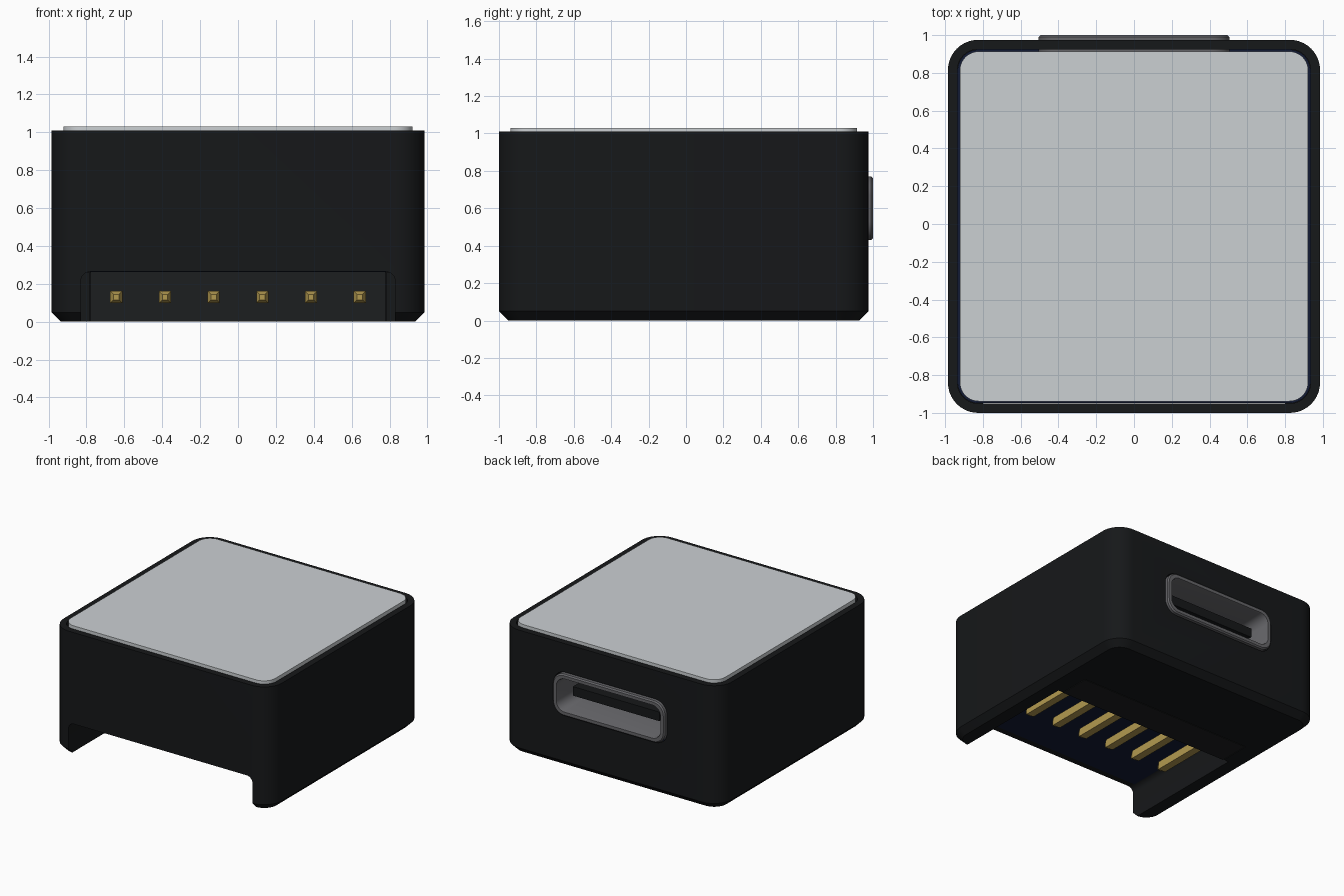
import bpy, bmesh, math

if "Cube" in bpy.data.objects:
    bpy.data.objects.remove(bpy.data.objects["Cube"])


def material(name, rgb):
    m = bpy.data.materials.new(name)
    m.diffuse_color = (*rgb, 1)
    m.use_nodes = True
    m.node_tree.nodes["Principled BSDF"].inputs["Base Color"].default_value = m.diffuse_color
    return m


BLACK = material("black_plastic", (0.008, 0.009, 0.010))
HEADER = material("header_plastic", (0.012, 0.013, 0.014))
BLUE = material("board_blue", (0.006, 0.011, 0.035))
PALE = material("screen_pale", (0.60, 0.63, 0.65))
METAL = material("socket_metal", (0.13, 0.13, 0.14))
GOLD = material("gold", (0.45, 0.32, 0.08))


def outline(hu, hw, r, seg):
    """Rounded rectangle as a loop of points; seg=0 gives square corners."""
    pts = []
    for k, (su, sw) in enumerate([(1, 1), (-1, 1), (-1, -1), (1, -1)]):
        if seg == 0:
            pts.append((su * hu, sw * hw))
            continue
        for i in range(seg + 1):
            a = math.pi / 2 * (k + i / seg)
            pts.append((su * (hu - r) + r * math.cos(a), sw * (hw - r) + r * math.sin(a)))
    return pts


def loft(name, rings, mat, centre=(0, 0), axis="Z", seg=10):
    """Skin rings of (half_u, half_w, radius, height) along an axis and cap both ends."""
    bm = bmesh.new()
    loops = []
    for hu, hw, r, h in rings:
        loop = []
        for u, w in outline(hu, hw, r, seg):
            u, w = u + centre[0], w + centre[1]
            loop.append(bm.verts.new((u, w, h) if axis == "Z" else (u, h, w)))
        loops.append(loop)
    n = len(loops[0])
    for a, b in zip(loops, loops[1:]):
        for i in range(n):
            j = (i + 1) % n
            bm.faces.new((a[i], a[j], b[j], b[i]))
    bm.faces.new(loops[0])
    bm.faces.new(loops[-1])
    bmesh.ops.recalc_face_normals(bm, faces=bm.faces)
    me = bpy.data.meshes.new(name)
    bm.to_mesh(me)
    bm.free()
    ob = bpy.data.objects.new(name, me)
    bpy.context.collection.objects.link(ob)
    if mat:
        me.materials.append(mat)
    return ob


def box(name, x0, x1, y0, y1, z0, z1, mat):
    return loft(name, [((x1 - x0) / 2, (y1 - y0) / 2, 0, z) for z in (z0, z1)], mat,
                ((x0 + x1) / 2, (y0 + y1) / 2), seg=0)


def select(ob):
    bpy.ops.object.select_all(action="DESELECT")
    ob.select_set(True)
    bpy.context.view_layer.objects.active = ob


def cut(ob, cutter):
    cutter.hide_render = True
    m = ob.modifiers.new("cut", "BOOLEAN")
    m.operation, m.object, m.solver = "DIFFERENCE", cutter, "EXACT"
    select(ob)
    bpy.ops.object.modifier_apply(modifier=m.name)
    bpy.data.objects.remove(cutter)


def smooth(ob):
    select(ob)
    bpy.ops.object.shade_smooth_by_angle(angle=math.radians(30))


# Case: chamfered base, straight walls, open-topped hollow above the board ledge
HX, HY, CY = 0.985, 0.9875, -0.0125
case = loft("case", [
    (HX - 0.05, HY - 0.05, 0.11, 0.0),
    (HX, HY, 0.16, 0.05),
    (HX, HY, 0.16, 1.01),
    (HX - 0.05, HY - 0.05, 0.11, 1.01),
    (HX - 0.05, HY - 0.05, 0.11, 0.26)], BLACK, (0, CY))

# Front notch, header bay and socket opening
cut(case, loft("notch_cutter", [(0.83, 0.232, 0.05, y) for y in (-1.2, 0.11)],
               None, (0, 0.032), "Y", 6))
cut(case, box("bay_cutter", -0.785, 0.785, 0.05, 0.365, -0.2, 0.3, None))
SOCKET = (0, 0.60)
cut(case, loft("socket_cutter", [(0.512, 0.177, 0.107, y) for y in (0.85, 1.2)],
               None, SOCKET, "Y"))
smooth(case)

# Circuit board on the ledge
smooth(loft("circuit_board", [(0.934, 0.936, 0.11, z) for z in (0.262, 0.32)], BLUE, (0, CY)))

# Screen panel standing just proud of the rim
smooth(loft("screen", [(0.922, 0.926, 0.10, z) for z in (0.90, 1.03)], PALE, (0, CY)))

# Metal socket at the back with its tongue
smooth(loft("socket_shell", [
    (0.505, 0.17, 0.10, 0.25),
    (0.505, 0.17, 0.10, 0.99),
    (0.495, 0.16, 0.09, 1.0),
    (0.470, 0.135, 0.075, 1.0),
    (0.465, 0.13, 0.07, 0.99),
    (0.465, 0.13, 0.07, 0.45)], METAL, SOCKET, "Y"))
box("socket_tongue", -0.39, 0.39, 0.44, 0.90, 0.563, 0.637, BLACK)

# Pin header underneath with six tapered pins
box("pin_header", -0.78, 0.78, 0.105, 0.36, 0.0, 0.262, HEADER)
for i in range(6):
    loft(f"header_pin_{i + 1}", [
        (0.032, 0.032, 0, 0.15),
        (0.032, 0.032, 0, -0.44),
        (0.014, 0.014, 0, -0.475)], GOLD, ((i - 2.5) * 0.257, 0.13), "Y", 0)
